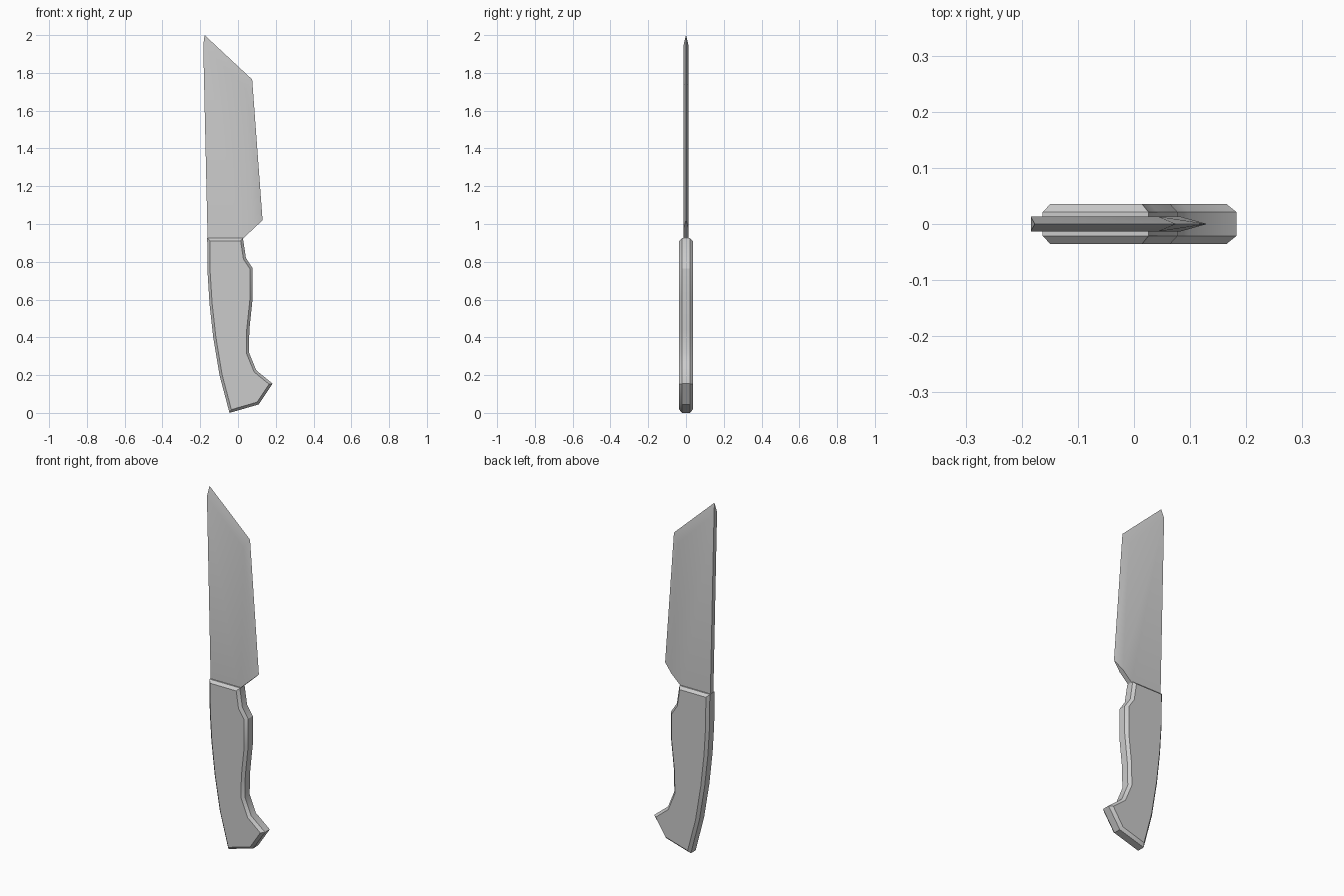
import bpy, bmesh, math
from mathutils import Vector

if "Cube" in bpy.data.objects:
    bpy.data.objects.remove(bpy.data.objects["Cube"])


def finish(bm, name):
    bmesh.ops.recalc_face_normals(bm, faces=bm.faces)
    mesh = bpy.data.meshes.new(name)
    bm.to_mesh(mesh)
    bm.free()
    ob = bpy.data.objects.new(name, mesh)
    bpy.context.collection.objects.link(ob)
    bpy.ops.object.select_all(action='DESELECT')
    ob.select_set(True)
    bpy.context.view_layer.objects.active = ob
    bpy.ops.object.shade_smooth_by_angle(angle=math.radians(30))
    return ob


def inset(points, d):
    """Mitred inward offset of a counter-clockwise outline."""
    result = []
    for i, p in enumerate(points):
        p = Vector(p)
        a = (p - Vector(points[i - 1])).normalized()
        b = (Vector(points[(i + 1) % len(points)]) - p).normalized()
        na, nb = Vector((-a.y, a.x)), Vector((-b.y, b.x))
        result.append(p + (na + nb) * d / (1 + na.dot(nb)))
    return result


# Handle: outline with a chamfered rim on both sides
outline = [(-0.045, 0.0), (0.11, 0.045), (0.183, 0.155), (0.097, 0.225),
           (0.058, 0.32), (0.06, 0.44), (0.078, 0.61), (0.078, 0.765),
           (0.042, 0.82), (0.026, 0.925), (-0.163, 0.925), (-0.161, 0.74),
           (-0.151, 0.58), (-0.131, 0.4), (-0.098, 0.2)]
inner = inset(outline, 0.014)
bm = bmesh.new()
rings = [[bm.verts.new((x, y, z)) for x, z in pts]
         for pts, y in ((inner, -0.036), (outline, -0.021),
                        (outline, 0.021), (inner, 0.036))]
n = len(outline)
for r0, r1 in zip(rings, rings[1:]):
    for i in range(n):
        j = (i + 1) % n
        bm.faces.new((r0[i], r0[j], r1[j], r1[i]))
bm.faces.new(rings[0])
bm.faces.new(rings[-1])
finish(bm, "handle")

# Blade: flat sides tapering to a sharp centre edge (tip, corner, heel)
T = 0.0135
bm = bmesh.new()
tip, corner, heel = [bm.verts.new((x, 0, z)) for x, z in
                     ((-0.177, 2.0), (0.075, 1.765), (0.13, 1.02))]
side = [(-0.16, 0.88), (-0.184, 1.945), (0.043, 1.715),
        (0.082, 0.975), (0.028, 0.925), (0.015, 0.88)]
f, b = [[bm.verts.new((x, y, z)) for x, z in side] for y in (-T, T)]
for s in (f, b):
    bm.faces.new(s)
    bm.faces.new((s[1], tip, corner, s[2]))
    bm.faces.new((s[2], corner, heel, s[3]))
for i, j in ((0, 1), (3, 4), (4, 5), (5, 0)):
    bm.faces.new((f[i], f[j], b[j], b[i]))
bm.faces.new((f[1], tip, b[1]))
bm.faces.new((f[3], heel, b[3]))
finish(bm, "blade")
